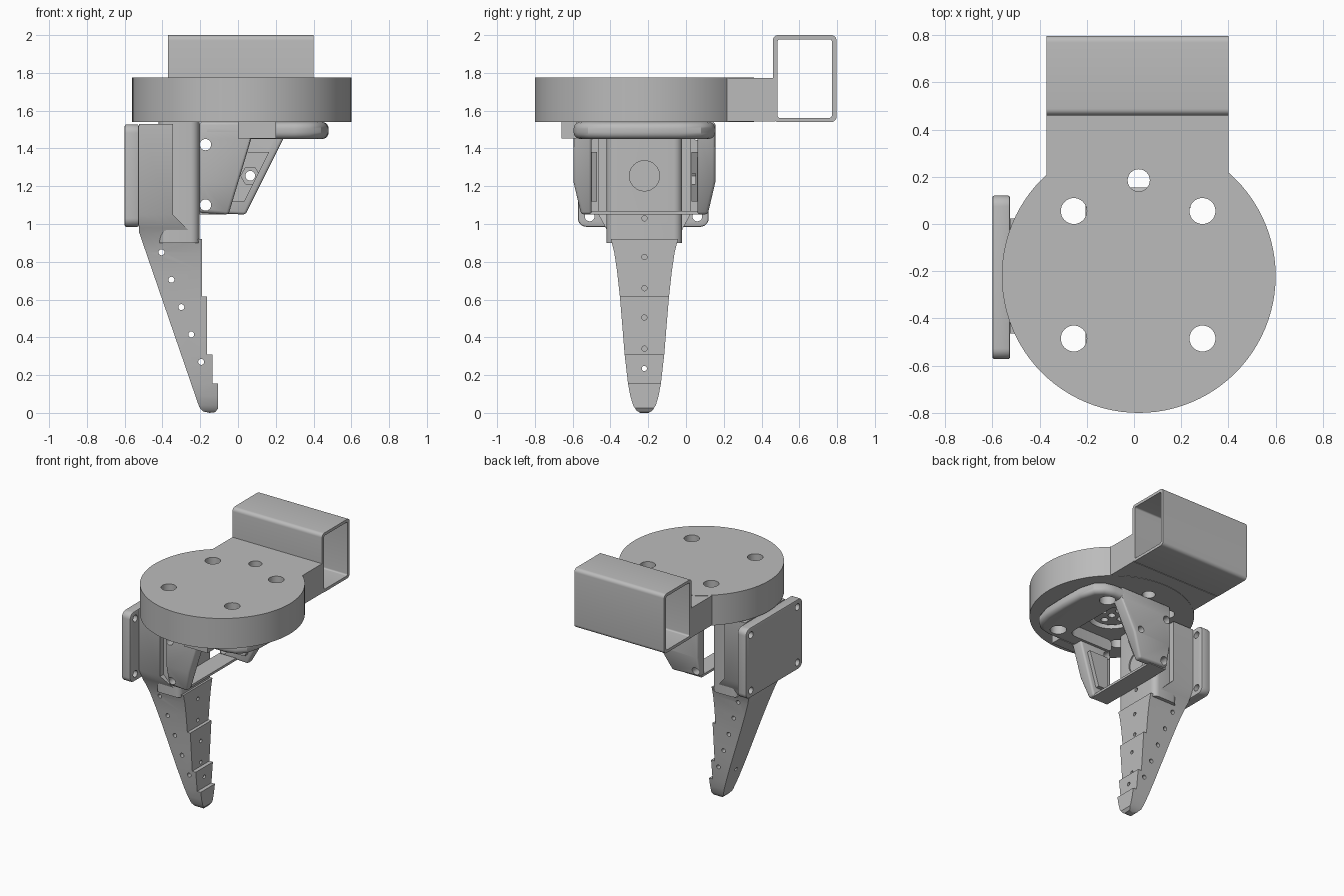
import bpy, bmesh
from math import sin, cos, pi, radians
from mathutils import Vector

if "Cube" in bpy.data.objects:
    bpy.data.objects.remove(bpy.data.objects["Cube"])

grey = bpy.data.materials.new("plain_grey")
grey.use_nodes = True
colour = (0.5, 0.5, 0.5, 1)
grey.diffuse_color = colour
grey.node_tree.nodes["Principled BSDF"].inputs["Base Color"].default_value = colour

CX, CY = 0.02, -0.22          # axis of the round mount
MOUNT_HOLES = [(x, y) for x in (-0.255, 0.29) for y in (-0.485, 0.055)]


def place(axis, u, v, w):
    """Point from two in-plane coordinates and a depth along the axis."""
    return Vector({"x": (w, u, v), "y": (u, w, v), "z": (u, v, w)}[axis])


def extrude(name, pts, axis, lo, hi):
    bm = bmesh.new()
    rings = [[bm.verts.new(place(axis, u, v, w)) for u, v in pts] for w in (lo, hi)]
    n = len(pts)
    bm.faces.new(rings[0])
    bm.faces.new(rings[1])
    for i in range(n):
        j = (i + 1) % n
        bm.faces.new((rings[0][i], rings[0][j], rings[1][j], rings[1][i]))
    bmesh.ops.recalc_face_normals(bm, faces=bm.faces)
    mesh = bpy.data.meshes.new(name)
    bm.to_mesh(mesh)
    bm.free()
    mesh.materials.append(grey)
    ob = bpy.data.objects.new(name, mesh)
    bpy.context.collection.objects.link(ob)
    return ob


def circle(u, v, r, n=32):
    return [(u + r * cos(2 * pi * i / n), v + r * sin(2 * pi * i / n)) for i in range(n)]


def rounded(u0, u1, v0, v1, r, n=6):
    pts = []
    for k, (u, v) in enumerate([(u1 - r, v1 - r), (u0 + r, v1 - r), (u0 + r, v0 + r), (u1 - r, v0 + r)]):
        for i in range(n + 1):
            a = pi / 2 * (k + i / n)
            pts.append((u + r * cos(a), v + r * sin(a)))
    return pts


def apply_mods(ob):
    bpy.ops.object.select_all(action="DESELECT")
    bpy.context.view_layer.objects.active = ob
    ob.select_set(True)
    for m in list(ob.modifiers):
        bpy.ops.object.modifier_apply(modifier=m.name)


def boolean(ob, other, op="DIFFERENCE"):
    m = ob.modifiers.new("cut", "BOOLEAN")
    m.object, m.operation, m.solver = other, op, "EXACT"
    apply_mods(ob)
    bpy.data.objects.remove(other)


def cut(ob, pts, axis, lo, hi):
    boolean(ob, extrude("cutter", pts, axis, lo, hi))


def bevel(ob, width, segments=4, angle=40):
    m = ob.modifiers.new("bevel", "BEVEL")
    m.width, m.segments, m.limit_method, m.angle_limit = width, segments, "ANGLE", radians(angle)
    apply_mods(ob)


# Round mount with its neck, bolt holes and a recess underneath
disc = extrude("round_mount", circle(CX, CY, 0.58, 96), "z", 1.54, 1.775)
neck = [(-0.37, -0.1), (0.40, -0.1), (0.40, 0.47), (-0.37, 0.47)]
boolean(disc, extrude("neck", neck, "z", 1.543, 1.772), "UNION")
for x, y in MOUNT_HOLES:
    cut(disc, circle(x, y, 0.055), "z", 1.4, 1.9)
cut(disc, circle(0.02, 0.185, 0.047), "z", 1.4, 1.9)
cut(disc, circle(CX, CY, 0.17, 48), "z", 1.4, 1.6)

# Drive horn sitting in the recess
horn = extrude("drive_horn", circle(CX, CY, 0.135), "z", 1.55, 1.62)
for dx, dy in [(0, 0), (0.08, 0), (-0.08, 0), (0, 0.08), (0, -0.08)]:
    cut(horn, circle(CX + dx, CY + dy, 0.026, 20), "z", 1.5, 1.59)

# Square tube, open at both ends
tube = extrude("square_tube", rounded(0.46, 0.797, 1.54, 2.0, 0.028), "x", -0.37, 0.40)
cut(tube, rounded(0.485, 0.772, 1.562, 1.978, 0.012), "x", -1, 1)

# Rounded frame under the mount
frame_outline = [(-0.2, -0.595), (0.3, -0.595), (0.38, -0.575), (0.44, -0.52), (0.475, -0.40),
                 (0.48, CY), (0.475, -0.04), (0.44, 0.08), (0.38, 0.135), (0.3, 0.155), (-0.2, 0.155)]
frame = extrude("support_frame", frame_outline, "z", 1.45, 1.54)
bevel(frame, 0.036, 5, 60)
cut(frame, rounded(-0.4, 0.2, -0.48, 0.04, 0.06), "z", 1.3, 1.7)
for x, y in MOUNT_HOLES:
    cut(frame, circle(x, y, 0.058), "z", 1.3, 1.7)
extrude("frame_tab", [(0.0, -0.66), (0.2, -0.66), (0.2, -0.58), (0.0, -0.58)], "z", 1.452, 1.54)


# Side plates: the front one is narrow, the rear one wide
def side_plate(name, side, top_x, low_x):
    outline = [(-0.205, 1.06), (low_x, 1.05), (top_x, 1.45), (top_x, 1.54), (-0.205, 1.54)]
    plate = extrude(name, outline, "y", CY + side * 0.28, CY + side * 0.375)
    # taper the outer face towards the bottom
    wedge = [(CY + side * 0.30, 0.9), (CY + side * 0.42, 0.9), (CY + side * 0.42, 1.22),
             (CY + side * 0.375, 1.22), (CY + side * 0.335, 1.05)]
    cut(plate, wedge, "x", -1, 1)
    bevel(plate, 0.015, 3, 35)
    for z in (1.42, 1.10):
        cut(plate, circle(-0.172, z, 0.03, 20), "y", -1, 1)
    slope = (top_x - low_x) / 0.4
    pad = [(-0.15, 1.12), (low_x + slope * 0.07 - 0.04, 1.12),
           (low_x + slope * 0.33 - 0.04, 1.38), (-0.15, 1.38)]
    pad = extrude(name + "_pad", pad, "y", CY + side * 0.25, CY + side * 0.29)
    return plate, pad


side_plate("front_side_plate", -1, 0.07, -0.05)
rear, rear_pad = side_plate("rear_side_plate", 1, 0.24, 0.04)
for part in (rear, rear_pad):
    cut(part, circle(0.065, 1.255, 0.026, 20), "y", -1, 1)
cut(rear_pad, circle(0.065, 1.255, 0.05, 6), "y", -1, 0.05)

# Cross bar joining the side plates at the bottom
extrude("cross_bar", [(-0.205, -0.54), (-0.06, -0.54), (-0.06, 0.10), (-0.205, 0.10)], "z", 1.05, 1.068)

# Tapered finger: stepped side profile trimmed by its curved front outline
steps = [(-0.525, 0.96), (-0.205, 0.03), (-0.185, 0.008), (-0.15, 0), (-0.12, 0.004), (-0.105, 0.025),
         (-0.105, 0.155), (-0.135, 0.155), (-0.135, 0.31), (-0.165, 0.31), (-0.165, 0.615),
         (-0.19, 0.615), (-0.19, 0.92), (-0.215, 0.92), (-0.345, 1.05), (-0.345, 1.53), (-0.525, 1.53)]
finger = extrude("finger", steps, "y", CY - 0.4, CY + 0.4)
widths = [(0.0, 0.022), (0.012, 0.042), (0.04, 0.06), (0.09, 0.075), (0.155, 0.087), (0.31, 0.105),
          (0.46, 0.117), (0.615, 0.13), (0.75, 0.145), (0.85, 0.16), (0.92, 0.178), (0.98, 0.205),
          (1.05, 0.243), (1.6, 0.243)]
outline = [(CY + w, z) for z, w in widths] + [(CY - w, z) for z, w in reversed(widths)]
boolean(finger, extrude("outline", outline, "x", -1, 1), "INTERSECT")
for i in range(5):
    cut(finger, circle(-0.405 + 0.0525 * i, 0.85 - 0.145 * i, 0.016, 16), "y", -1, 1)
for z in (0.98, 0.825, 0.66, 0.505, 0.34, 0.235):
    cut(finger, circle(CY, z, 0.014, 16), "x", -0.28, 0)

# Upright column above the finger with a shallow round socket
column = extrude("finger_column", rounded(-0.42, -0.205, CY - 0.2, CY + 0.2, 0.045), "z", 0.90, 1.54)
cut(column, circle(CY, 1.255, 0.08), "x", -0.215, 0)
cut(column, circle(CY, 1.03, 0.014, 16), "x", -0.26, 0)

# Cover plate on the outer side
cover = extrude("cover_plate", rounded(-0.572, 0.12, 0.985, 1.527, 0.045), "x", -0.60, -0.525)
bevel(cover, 0.008, 2, 60)
for y in (-0.51, 0.06):
    for z in (1.04, 1.47):
        cut(cover, circle(y, z, 0.026, 20), "x", -1, 0)

# Smooth shading with sharp edges kept
bpy.ops.object.select_all(action="DESELECT")
for ob in bpy.context.collection.objects:
    if ob.type == "MESH":
        ob.select_set(True)
        bpy.context.view_layer.objects.active = ob
bpy.ops.object.shade_smooth_by_angle(angle=radians(30))
